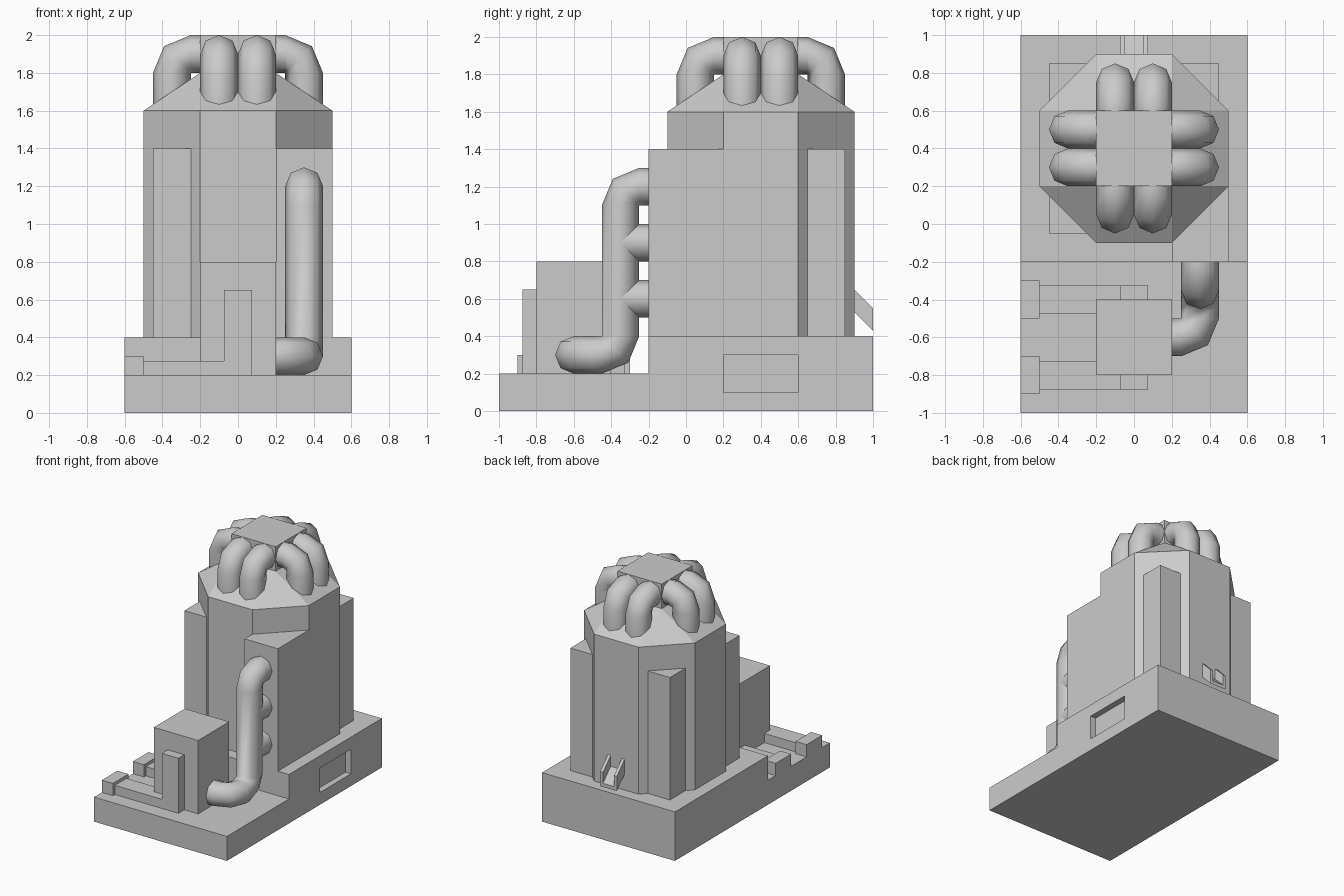
import bpy, bmesh, math
from mathutils import Vector, Matrix

if "Cube" in bpy.data.objects:
    bpy.data.objects.remove(bpy.data.objects["Cube"])


def finish(name, bm):
    bmesh.ops.recalc_face_normals(bm, faces=bm.faces)
    me = bpy.data.meshes.new(name)
    bm.to_mesh(me)
    bm.free()
    ob = bpy.data.objects.new(name, me)
    bpy.context.collection.objects.link(ob)
    return ob


def box(name, x0, x1, y0, y1, z0, z1):
    bm = bmesh.new()
    size = Matrix.Diagonal((x1 - x0, y1 - y0, z1 - z0, 1))
    mid = Matrix.Translation(((x0 + x1) / 2, (y0 + y1) / 2, (z0 + z1) / 2))
    bmesh.ops.create_cube(bm, size=1, matrix=mid @ size)
    return finish(name, bm)


def extrude_x(name, profile, x0, x1):
    """Extrude a (y, z) outline along x."""
    bm = bmesh.new()
    face = bm.faces.new([bm.verts.new((x0, y, z)) for y, z in profile])
    geo = bmesh.ops.extrude_face_region(bm, geom=[face])["geom"]
    # keep the starting cap so the solid stays closed
    verts = [g for g in geo if isinstance(g, bmesh.types.BMVert)]
    bmesh.ops.translate(bm, verts=verts, vec=(x1 - x0, 0, 0))
    if face.is_valid is False or len(bm.faces) < len(profile) + 2:
        bmesh.ops.holes_fill(bm, edges=bm.edges)
    return finish(name, bm)


def pipe(name, corners, r=0.1, sides=8):
    """Octagonal tube through corner points, each corner a tight two-step elbow."""
    pts = [Vector(c) for c in corners]
    dirs = [(b - a).normalized() for a, b in zip(pts, pts[1:])]
    rings = [(pts[0], dirs[0])]
    for p, d1, d2 in zip(pts[1:-1], dirs, dirs[1:]):
        c = p - d1 * r + d2 * r
        rings += [(c - d2 * r, d1),
                  (c + (d1 - d2).normalized() * r, (d1 + d2).normalized()),
                  (c + d1 * r, d2)]
    rings.append((pts[-1], dirs[-1]))

    bm = bmesh.new()
    u = dirs[0].orthogonal().normalized() if abs(dirs[0].z) > 0.9 else Vector((0, 0, 1))
    prev_t, loops = dirs[0], []
    for p, t in rings:
        u = prev_t.rotation_difference(t) @ u
        v, prev_t = t.cross(u), t
        angles = [math.tau * i / sides for i in range(sides)]
        loops.append([bm.verts.new(p + (u * math.cos(a) + v * math.sin(a)) * r) for a in angles])
    for a, b in zip(loops, loops[1:]):
        for i in range(sides):
            j = (i + 1) % sides
            bm.faces.new((a[i], a[j], b[j], b[i]))
    bm.faces.new(loops[0])
    bm.faces.new(loops[-1])
    bmesh.ops.remove_doubles(bm, verts=bm.verts, dist=1e-4)
    ob = finish(name, bm)
    bpy.ops.object.select_all(action='DESELECT')
    ob.select_set(True)
    bpy.context.view_layer.objects.active = ob
    bpy.ops.object.shade_smooth_by_angle(angle=math.radians(60))
    return ob


# Stepped base with a recessed window on the right side
base = extrude_x("base", [(-1, 0), (1, 0), (1, 0.4), (-0.2, 0.4), (-0.2, 0.2), (-1, 0.2)], -0.6, 0.6)
cutter = box("window_cutter", 0.55, 0.7, 0.2, 0.6, 0.1, 0.3)
mod = base.modifiers.new("window", 'BOOLEAN')
mod.operation, mod.object, mod.solver = 'DIFFERENCE', cutter, 'EXACT'
bpy.context.view_layer.objects.active = base
bpy.ops.object.modifier_apply(modifier=mod.name)
bpy.data.objects.remove(cutter)

# Eight-sided tower with a sloped roof rising to a square
CY = 0.4
bm = bmesh.new()
for sx in (-1, 1):
    for sy in (-1, 1):
        for z in (0.4, 1.6):
            bm.verts.new((0.5 * sx, CY + 0.2 * sy, z))
            bm.verts.new((0.2 * sx, CY + 0.5 * sy, z))
        bm.verts.new((0.2 * sx, CY + 0.2 * sy, 1.8))
bmesh.ops.convex_hull(bm, input=bm.verts)
bmesh.ops.dissolve_limit(bm, angle_limit=0.01, verts=bm.verts, edges=bm.edges)
finish("tower", bm)
box("roof_cap", -0.2, 0.2, 0.2, 0.6, 1.8, 2.0)

# Paired roof pipes on all four sides
for k in range(4):
    turn = Matrix.Translation((0, CY, 0)) @ Matrix.Rotation(k * math.pi / 2, 4, 'Z')
    for s in (-0.1, 0.1):
        path = [(0.2, s, 1.9), (0.35, s, 1.9), (0.35, s, 1.6)]
        pipe("roof_pipe", [turn @ Vector(p) for p in path])

# Corner pillars and the larger front right block
for x, y in ((-0.35, 0.05), (-0.35, 0.75), (0.35, 0.75)):
    box("corner_pillar", x - 0.1, x + 0.1, y - 0.1, y + 0.1, 0.4, 1.4)
box("corner_block", 0.2, 0.5, -0.2, 0.2, 0.4, 1.4)

# Front machine box and its feed pipe with two stubs
box("machine_box", -0.2, 0.2, -0.8, -0.4, 0.2, 0.8)
pipe("feed_pipe", [(0.35, -0.2, 1.2), (0.35, -0.35, 1.2), (0.35, -0.35, 0.3),
                   (0.35, -0.6, 0.3), (0.2, -0.6, 0.3)])
for z in (0.6, 0.9):
    pipe("pipe_stub", [(0.35, -0.2, z), (0.35, -0.35, z)])

# Ducts on both sides of the machine box, ending in sockets at the left edge
for y in (-0.8, -0.4):
    extent = (y - 0.075, y + 0.075)
    box("duct", -0.5, 0.0, *extent, 0.2, 0.275)
    box("duct_riser", -0.075, 0.075, *extent, 0.2, 0.65)
    box("duct_socket", -0.6, -0.5, y - 0.1, y + 0.1, 0.2, 0.3)

# Sloped chute on the back
for x in (-0.075, 0.05):
    extrude_x("chute_wall", [(0.9, 0.65), (1, 0.55), (1, 0.43), (0.9, 0.53)], x, x + 0.025)
extrude_x("chute_floor", [(0.9, 0.56), (1, 0.46), (1, 0.43), (0.9, 0.53)], -0.05, 0.05)
